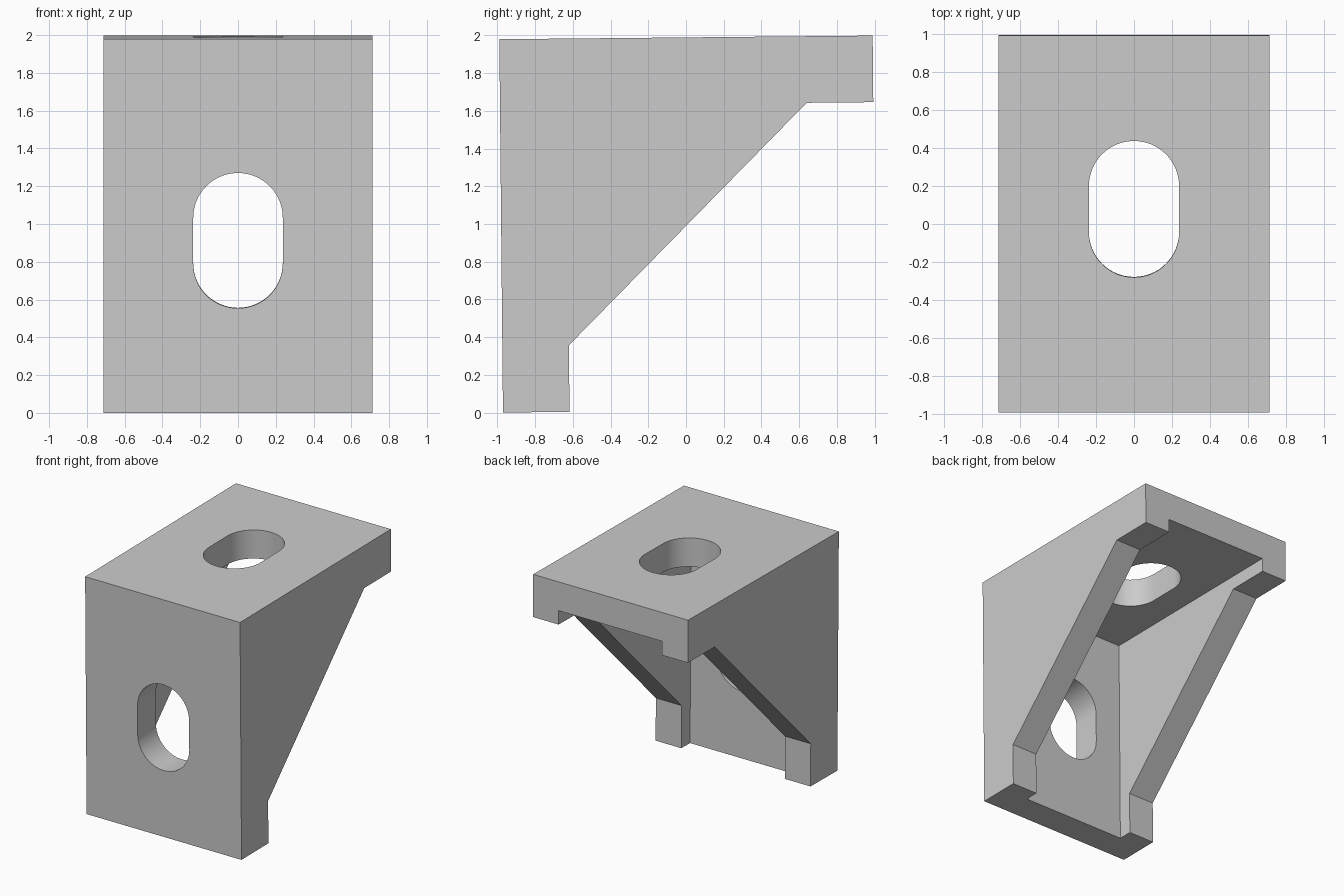
import bpy, bmesh
from math import pi, sin, cos
from mathutils import Vector

if "Cube" in bpy.data.objects:
    bpy.data.objects.remove(bpy.data.objects["Cube"])

SIZE, LEG, WALL = 1.98, 0.353, 0.238     # arm length, rib end depth, plate thickness
HALF_W, INNER_W = 0.712, 0.476           # outer and inner half widths
SLOT_R, SLOT_HALF, SLOT_AT = 0.237, 0.121, 1.068
TILT = 0.0097                            # the part leans back very slightly


def prism(name, points, direction):
    """Extrude a flat outline along a direction."""
    bm = bmesh.new()
    face = bm.faces.new([bm.verts.new(p) for p in points])
    ext = bmesh.ops.extrude_face_region(bm, geom=[face])
    verts = [v for v in ext["geom"] if isinstance(v, bmesh.types.BMVert)]
    bmesh.ops.translate(bm, verts=verts, vec=Vector(direction))
    bmesh.ops.recalc_face_normals(bm, faces=bm.faces)
    mesh = bpy.data.meshes.new(name)
    bm.to_mesh(mesh)
    bm.free()
    obj = bpy.data.objects.new(name, mesh)
    bpy.context.collection.objects.link(obj)
    return obj


def slot_outline(n=32):
    """Rounded slot as (across, along) pairs."""
    pts = []
    for start, shift in ((0, SLOT_HALF), (pi, -SLOT_HALF)):
        for i in range(n + 1):
            a = start + pi * i / n
            pts.append((SLOT_R * cos(a), shift + SLOT_R * sin(a)))
    return pts


# Bracket body: side profile, origin at the outer corner of the two plates
profile = [(0, 0), (SIZE, 0), (SIZE, -LEG), (SIZE - LEG, -LEG),
           (LEG, LEG - SIZE), (LEG, -SIZE), (0, -SIZE)]
bracket = prism("corner_bracket", [(-HALF_W, y, z) for y, z in profile], (2 * HALF_W, 0, 0))

# Cutters: pocket between the side ribs, and one slot per plate
pocket = prism("pocket_cutter", [(-INNER_W, y, z) for y, z in
               ((WALL, -WALL), (3, -WALL), (3, -3), (WALL, -3))], (2 * INNER_W, 0, 0))
top_slot = prism("top_slot_cutter",
                 [(x, SLOT_AT + t, 0.1) for x, t in slot_outline()], (0, 0, -0.45))
front_slot = prism("front_slot_cutter",
                   [(x, -0.1, -SLOT_AT + t) for x, t in slot_outline()], (0, 0.45, 0))

bpy.context.view_layer.objects.active = bracket
bracket.select_set(True)
for cutter in (pocket, top_slot, front_slot):
    mod = bracket.modifiers.new(cutter.name, "BOOLEAN")
    mod.operation, mod.solver, mod.object = "DIFFERENCE", "EXACT", cutter
    bpy.ops.object.modifier_apply(modifier=mod.name)
    bpy.data.objects.remove(cutter)

# Smooth slot walls, sharp everywhere else; place with the slight lean
bpy.ops.object.shade_smooth_by_angle(angle=0.5)
bracket.rotation_euler.x = TILT
bracket.location = (0, -0.99, 1.98)
